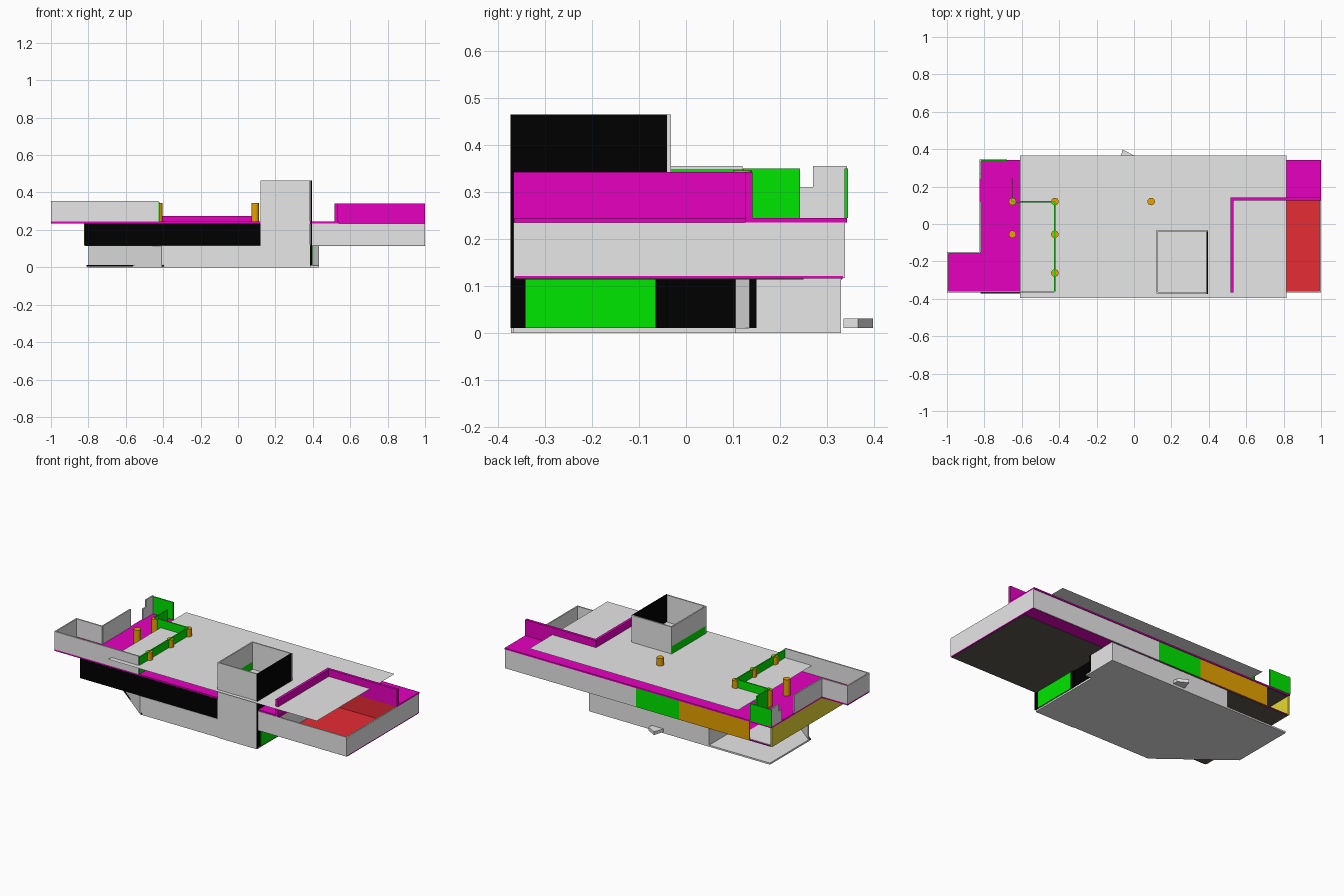
import bpy, bmesh, math

if "Cube" in bpy.data.objects:
    bpy.data.objects.remove(bpy.data.objects["Cube"])

def mat(name, r, g, b):
    m = bpy.data.materials.new(name)
    m.diffuse_color = (r, g, b, 1)
    m.use_nodes = True
    m.node_tree.nodes["Principled BSDF"].inputs["Base Color"].default_value = m.diffuse_color
    return m

GRAY = mat("light_gray", .8, .8, .8)
BLACK = mat("black", 0, 0, 0)
TAUPE = mat("dark_taupe", .12, .105, .085)
MAGENTA = mat("magenta", .8, 0, .53)
GREEN = mat("green", 0, .8, 0)
ORANGE = mat("orange", .8, .36, 0)
YELLOW = mat("yellow", .8, .68, .03)
RED = mat("red", .8, .025, .035)

def prism(name, pts, z0, z1, m):
    """Extrude an xy outline from z0 to z1."""
    bm = bmesh.new()
    f = bm.faces.new([bm.verts.new((x, y, z0)) for x, y in pts])
    if z1 > z0:
        ext = bmesh.ops.extrude_face_region(bm, geom=[f])
        vs = [v for v in ext["geom"] if isinstance(v, bmesh.types.BMVert)]
        bmesh.ops.translate(bm, vec=(0, 0, z1 - z0), verts=vs)
        bmesh.ops.recalc_face_normals(bm, faces=bm.faces[:])
    me = bpy.data.meshes.new(name)
    bm.to_mesh(me)
    bm.free()
    me.materials.append(m)
    ob = bpy.data.objects.new(name, me)
    bpy.context.collection.objects.link(ob)
    return ob

def box(name, x0, x1, y0, y1, z0, z1, m):
    return prism(name, [(x0, y0), (x1, y0), (x1, y1), (x0, y1)], z0, z1, m)

def wall(name, x0, y0, x1, y1, z0, z1, m, t=.008):
    """Thin straight wall, thickness on the left of its direction."""
    d = math.hypot(x1 - x0, y1 - y0)
    nx, ny = -(y1 - y0) / d * t, (x1 - x0) / d * t
    return prism(name, [(x0, y0), (x1, y1), (x1 + nx, y1 + ny), (x0 + nx, y0 + ny)], z0, z1, m)

# Level heights
G0, G1 = .01, .115      # ground storey
M0, M1 = .121, .235     # middle storey
W0 = .1165              # lower edge of the outer walls
D1 = .244               # roof deck top
T1 = .355               # terrace wall top

# Ground plate with cut corner, and back door step
prism("ground_plate", [(-.41, -.368), (.39, -.368), (.39, .105), (.432, .105), (.432, .33),
                       (-.805, .33), (-.805, -.06)], 0, G0, GRAY)
prism("door_step", [(-.08, .335), (0, .335), (0, .366), (-.06, .398)], G0, .03, GRAY)

# Ground storey walls
wall("ground_front_wall", -.41, -.37, .12, -.37, G0, G1, GRAY)
wall("ground_diagonal_wall", -.80, -.06, -.41, -.37, G0, G1, GRAY)
wall("diagonal_base_strip", -.81, -.062, -.40, -.372, .004, .012, BLACK, .006)
wall("porch_wall", -.39, .33, -.39, -.36, G0, G1, GRAY)
wall("ground_back_wall", .432, .33, -.39, .33, G0, G1, GRAY)
wall("ground_side_wall_back", .432, .15, .432, .33, G0, G1, GRAY)
wall("ground_side_trim", .432, .135, .432, .15, G0, G1, BLACK)
wall("ground_side_jog", .39, .105, .432, .135, G0, G1, GRAY)
wall("ground_side_wall", .39, -.37, .39, .105, G0, G1, BLACK)
box("ground_side_window", .389, .397, -.342, -.065, G0, G1, GREEN)

# Middle floor slab with dark underside
box("middle_floor_slab", -.818, 1, -.364, .334, G1, M0, MAGENTA)
box("dark_underside", -.814, .995, -.362, .25, G1 - .002, G1, TAUPE)
box("dark_underside_back", -.814, .43, .25, .332, G1 - .002, G1, TAUPE)
box("middle_floor_finish", -.81, -.60, -.35, .33, M0, M0 + .002, GRAY)

# Middle storey walls
wall("middle_front_wall_left", -.82, -.371, .12, -.371, W0, M1, BLACK)
wall("middle_front_wall_right", .39, -.367, 1, -.367, W0, M1, GRAY)
wall("middle_right_wall", 1.0, -.367, 1.0, .338, M0, M1, GRAY)
wall("middle_back_wall", 1, .338, .105, .338, W0, M1, GRAY)
wall("middle_back_green_panel", .105, .338, -.19, .338, W0, M1, GREEN)
wall("middle_back_orange_panel", -.19, .338, -.67, .338, W0, M1, ORANGE)
wall("middle_left_yellow_wall", -.824, .338, -.824, -.365, W0, M1, YELLOW)

# Roof deck with terrace overhang, dark ceiling over the open corner
prism("roof_deck", [(-1, -.365), (.54, -.365), (.54, .135), (1, .135), (1, .343),
                    (-.825, .343), (-.825, -.15), (-1, -.15)], M1, D1, MAGENTA)
box("corner_ceiling", -.816, -.55, -.1, .336, M1 - .002, M1, TAUPE)

# Recessed red terrace
box("red_terrace_floor", .54, .992, -.357, .128, M0, M0 + .004, RED)
box("red_terrace_back_wall", .54, .992, .128, .134, M0, M1, RED)
box("red_terrace_side_wall", .525, .54, -.357, .128, M0, M1, GRAY)

# High parapets around the red terrace
box("terrace_parapet_side", .515, .532, -.367, .142, M1, .342, MAGENTA)
box("terrace_parapet_back", .515, 1, .126, .142, M1, .342, MAGENTA)
box("low_roof_parapet", -.41, .09, .115, .125, D1, .275, MAGENTA)

# Floating roof sheet without thickness
box("roof_sheet", -.61, .815, -.396, .365, .298, .298, GRAY)

# Tower, open at the top
wall("tower_front", .12, -.372, .386, -.372, 0, .465, GRAY)
wall("tower_right", .395, -.373, .395, -.04, G0, .465, BLACK)
wall("tower_back", .395, -.04, .12, -.04, M1, .465, GRAY, -.008)
wall("tower_left", .12, -.033, .12, -.365, .345, .465, GRAY)
wall("tower_left_window", .12, -.033, .12, -.365, M1, .345, GREEN)

# Gray walls of the left terrace
wall("terrace_front_wall", -1, -.365, -.425, -.365, D1, T1, GRAY)
wall("terrace_end_wall", -1, -.15, -1, -.365, D1, T1, GRAY)
wall("terrace_return_wall", -.82, -.15, -1, -.15, D1, T1, GRAY)
for i, (ya, yb, top) in enumerate([(.12, -.15, T1), (.27, .24, .31), (.343, .27, T1)]):
    wall(f"terrace_side_wall_{i}", -.825, ya, -.825, yb, D1, top, GRAY)
wall("terrace_back_window", -.68, .345, -.825, .345, D1, .35, GREEN)

# Green railings
wall("railing_back", -.65, .115, -.42, .115, D1, .348, GREEN)
wall("railing_side", -.42, -.36, -.42, .12, D1, .348, GREEN)
wall("railing_end", -.65, .12, -.65, .243, D1, .35, GREEN)

# Orange columns
for i, (x, y) in enumerate([(-.65, .12), (-.65, -.055), (-.423, .12), (-.423, -.055),
                            (-.423, -.262), (.092, .12)]):
    pts = [(x + .02 * math.cos(a * math.tau / 20), y + .02 * math.sin(a * math.tau / 20))
           for a in range(20)]
    prism(f"column_{i}", pts, M1, .345, ORANGE)
